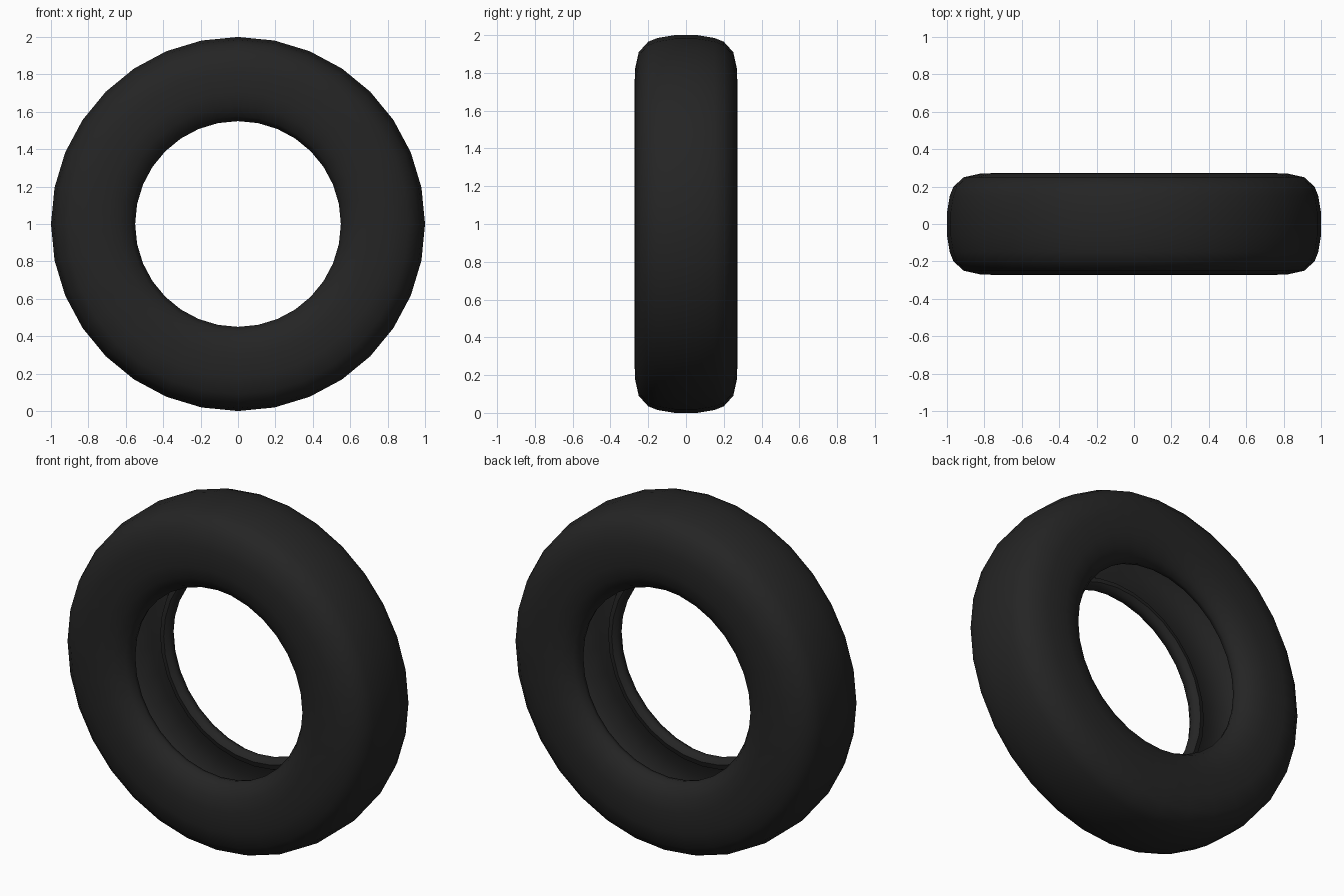
import bpy
import bmesh
from math import cos, sin, pi, radians

cube = bpy.data.objects.get("Cube")
if cube:
    bpy.data.objects.remove(cube, do_unlink=True)

SEGMENTS = 32

# Rubber material
rubber = bpy.data.materials.new("black rubber")
rubber.use_nodes = True
colour = (0.018, 0.018, 0.018, 1)
rubber.diffuse_color = colour
bsdf = rubber.node_tree.nodes["Principled BSDF"]
bsdf.inputs["Base Color"].default_value = colour
bsdf.inputs["Roughness"].default_value = 0.8

# Half cross-section as (radius, half width): tread, shoulder, sidewall,
# bead lip, then the hollow inside back to the middle
half = [
    (1.0, 0.06), (0.985, 0.15), (0.965, 0.2), (0.91, 0.25),
    (0.82, 0.27), (0.7, 0.273), (0.63, 0.258), (0.575, 0.225),
    (0.55, 0.185), (0.557, 0.155), (0.58, 0.14), (0.61, 0.15),
    (0.63, 0.19), (0.72, 0.22), (0.83, 0.215), (0.9, 0.17), (0.94, 0.06),
]
section = half + [(r, -y) for r, y in reversed(half)]

# Revolve the closed cross-section around the axle
bm = bmesh.new()
rings = []
for i in range(SEGMENTS):
    a = 2 * pi * i / SEGMENTS
    rings.append([bm.verts.new((r * cos(a), y, 1 + r * sin(a))) for r, y in section])
count = len(section)
for i in range(SEGMENTS):
    here, after = rings[i], rings[(i + 1) % SEGMENTS]
    for j in range(count):
        k = (j + 1) % count
        bm.faces.new((here[j], here[k], after[k], after[j]))
bmesh.ops.recalc_face_normals(bm, faces=bm.faces)

mesh = bpy.data.meshes.new("tyre")
bm.to_mesh(mesh)
bm.free()
mesh.materials.append(rubber)
tyre = bpy.data.objects.new("tyre", mesh)
bpy.context.collection.objects.link(tyre)

# Smooth shading, with the inner lip crease kept sharp
bpy.ops.object.select_all(action="DESELECT")
tyre.select_set(True)
bpy.context.view_layer.objects.active = tyre
bpy.ops.object.shade_smooth_by_angle(angle=radians(45))
